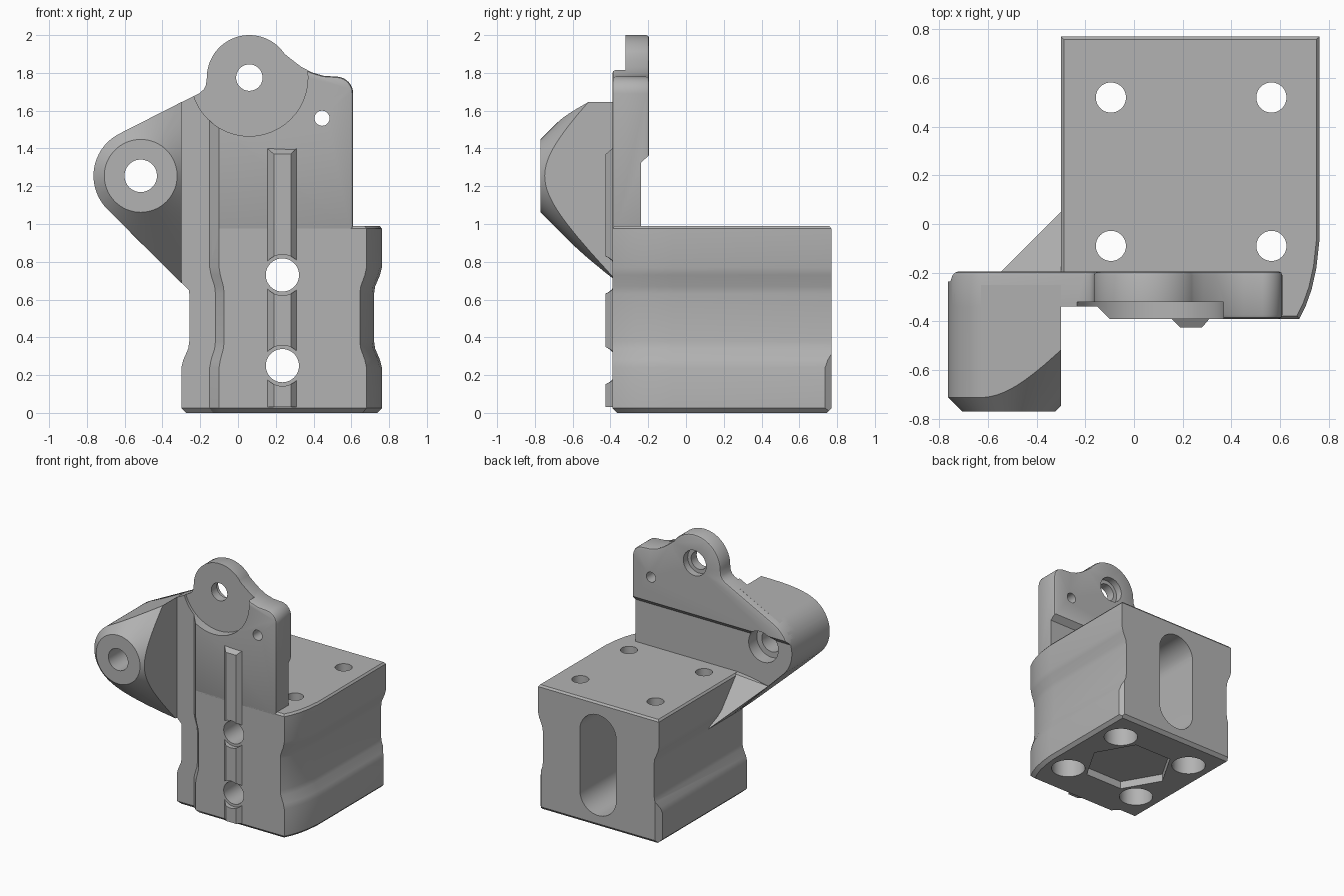
import bpy, bmesh
from math import sin, cos, radians
from mathutils import Vector

if "Cube" in bpy.data.objects:
    bpy.data.objects.remove(bpy.data.objects["Cube"])

grey = bpy.data.materials.new("light grey")
grey.use_nodes = True
COLOUR = (0.45, 0.45, 0.45, 1)
grey.diffuse_color = COLOUR
grey.node_tree.nodes["Principled BSDF"].inputs["Base Color"].default_value = COLOUR


def make(name, bm):
    bmesh.ops.recalc_face_normals(bm, faces=bm.faces)
    mesh = bpy.data.meshes.new(name)
    bm.to_mesh(mesh)
    bm.free()
    mesh.materials.append(grey)
    ob = bpy.data.objects.new(name, mesh)
    bpy.context.collection.objects.link(ob)
    return ob


def loft(name, rings):
    """Skin a stack of equal point rings and cap both ends."""
    bm = bmesh.new()
    loops = [[bm.verts.new(p) for p in ring] for ring in rings]
    n = len(loops[0])
    for a, b in zip(loops, loops[1:]):
        for i in range(n):
            j = (i + 1) % n
            bm.faces.new((a[i], a[j], b[j], b[i]))
    bm.faces.new(loops[0])
    bm.faces.new(loops[-1])
    return make(name, bm)


def prism(name, pts, axis, a, b):
    if axis == "y":
        return loft(name, [[(u, t, v) for u, v in pts] for t in (a, b)])
    return loft(name, [[(u, v, t) for u, v in pts] for t in (a, b)])


def arc(c, r, start, end, n=24):
    angles = [radians(start + (end - start) * i / n) for i in range(n + 1)]
    return [(c[0] + r * cos(t), c[1] + r * sin(t)) for t in angles]


def disc(c, r, n=48):
    return arc(c, r, 0, 360, n)[:-1]


def apply(ob, mod):
    bpy.context.view_layer.objects.active = ob
    bpy.ops.object.modifier_apply(modifier=mod.name)


def carve(ob, cutter, operation="DIFFERENCE"):
    mod = ob.modifiers.new("carve", "BOOLEAN")
    mod.operation, mod.solver, mod.object = operation, "EXACT", cutter
    apply(ob, mod)
    bpy.data.objects.remove(cutter)


def bore(ob, c, r, a, b, axis="y"):
    carve(ob, prism("cutter", disc(c, r), axis, a, b))


LUG, EAR, PIN = (-0.515, 1.255), (0.06, 1.775), (0.445, 1.56)
RAIL_HOLES = [(0.235, 0.73), (0.235, 0.25)]
MID = (0.235, 0.215)

# Base block: plan outline lofted upward with a waist and chamfered ends
plan = [(-0.3, 0.77), (-0.3, -0.34), (-0.15, -0.34), (-0.1, -0.39), (0.68, -0.39),
        (0.705, -0.34), (0.73, -0.27), (0.75, -0.18), (0.762, -0.07), (0.762, 0.77)]
levels = [(0, 0.025, 0.025), (0.025, 0, 0), (0.24, 0, 0), (0.28, 0.01, 0),
          (0.34, 0.036, 0), (0.38, 0.042, 0), (0.63, 0.042, 0), (0.67, 0.036, 0),
          (0.73, 0.01, 0), (0.77, 0, 0), (0.975, 0, 0), (0.99, 0.012, 0.012)]
rings = []
for z, dx, dy in levels:
    rings.append([(MID[0] + (x - MID[0]) * (1 - dx / 0.53),
                   MID[1] + (y - MID[1]) * (1 - dy / 0.58), z) for x, y in plan])
block = loft("base_block", rings)

# Lower back corners are trimmed
for side in (-1, 1):
    wedge = [(MID[0] + side * u, v) for u, v in ((0.482, 0.8), (0.56, 0.69), (0.56, 0.8))]
    carve(block, prism("cutter", wedge, "z", -0.1, 0.65))

# Rear slot, screw holes with counterbores and hexagonal bottom pocket
slot = arc(RAIL_HOLES[0], 0.16, 0, 180) + arc(RAIL_HOLES[1], 0.16, 180, 360)
carve(block, prism("cutter", slot, "y", -0.18, 0.9))
for x in (-0.095, 0.565):
    for y in (-0.09, 0.52):
        bore(block, (x, y), 0.062, -0.1, 1.1, "z")
        bore(block, (x, y), 0.125, -0.1, 0.25, "z")
carve(block, prism("cutter", disc(MID, 0.33, 6), "z", -0.1, 0.06))

# Upright plate with rounded ear
lug_arc = arc(LUG, 0.25, 117, 225)
outline = [(0.61, 0.95)] + arc((0.52, 1.69), 0.09, 0, 85, 8)
outline += [(0.45, 1.785), (0.39, 1.803), (0.335, 1.832), (0.285, 1.87)]
outline += arc(EAR, 0.225, 34, 180, 36)
outline += [(-0.17, 1.735), (-0.182, 1.712), (-0.205, 1.692)]
outline += lug_arc + [(-0.2, 0.59), (-0.1, 0.95)]
plate = prism("upright_plate", outline, "y", -0.39, -0.195)
bev = plate.modifiers.new("bevel", "BEVEL")
bev.width, bev.segments, bev.limit_method, bev.angle_limit = 0.016, 2, "ANGLE", radians(60)
apply(plate, bev)

# Recessed left front, ear recess and rear step
side_cut = [(-0.15, -0.34), (-0.08, -0.41), (-0.08, -0.6), (-1, -0.6), (-1, -0.34)]
carve(plate, prism("cutter", side_cut, "z", 0.4, 2.2))
bore(plate, EAR, 0.31, -0.6, -0.32)
step = [(-0.237, 0.4), (-0.237, 1.325), (-0.18, 1.38), (0, 1.38), (0, 0.4)]
carve(plate, loft("cutter", [[(x, y, z) for y, z in step] for x in (-1, 1)]))

# Side lug: extruded outline trimmed by a cone around its bolt axis
lug = prism("side_lug", [(-0.3, 1.645)] + lug_arc + [(-0.3, 0.686)], "y", -0.77, -0.25)
cone = loft("cutter", [[(x, y, z) for x, z in disc(LUG, r, 64)]
                       for y, r in ((-0.77, 0.193), (-0.2, 0.763))])
carve(lug, cone, "INTERSECT")

# Gusset under the lug
bm = bmesh.new()
for p in ((-0.25, -0.2, 0.99), (-0.26, 0.09, 0.65), (-0.57, -0.22, 0.955),
          (-0.2, -0.22, 0.59), (-0.3, -0.25, 0.99)):
    bm.verts.new(Vector(p))
bmesh.ops.convex_hull(bm, input=bm.verts)
gusset = make("gusset", bm)

# Front rail with sloping sides and top
rail = loft("front_rail", [
    [(0.155, -0.38, z0), (0.31, -0.38, z0), (0.31, -0.39, z0),
     (0.28, -0.425, z1), (0.19, -0.425, z1), (0.155, -0.39, z0)]
    for z0, z1 in ((0.03, 0.03), (1.4, 1.37))])

# Through holes and rear counterbores
for c in RAIL_HOLES:
    bore(block, c, 0.088, -0.6, 0)
    bore(plate, c, 0.088, -0.6, 0)
    bore(rail, c, 0.108, -0.6, 0)
for ob in (plate, lug):
    bore(ob, LUG, 0.086, -0.9, 0)
    bore(ob, LUG, 0.13, -0.34, 0)
bore(plate, EAR, 0.07, -0.6, 0)
bore(plate, EAR, 0.1, -0.25, 0)
bore(plate, PIN, 0.04, -0.6, 0)

# Smooth shading with sharp edges kept
for ob in (block, plate, lug, gusset, rail):
    bpy.ops.object.select_all(action="DESELECT")
    ob.select_set(True)
    bpy.context.view_layer.objects.active = ob
    bpy.ops.object.shade_smooth_by_angle(angle=radians(30))
